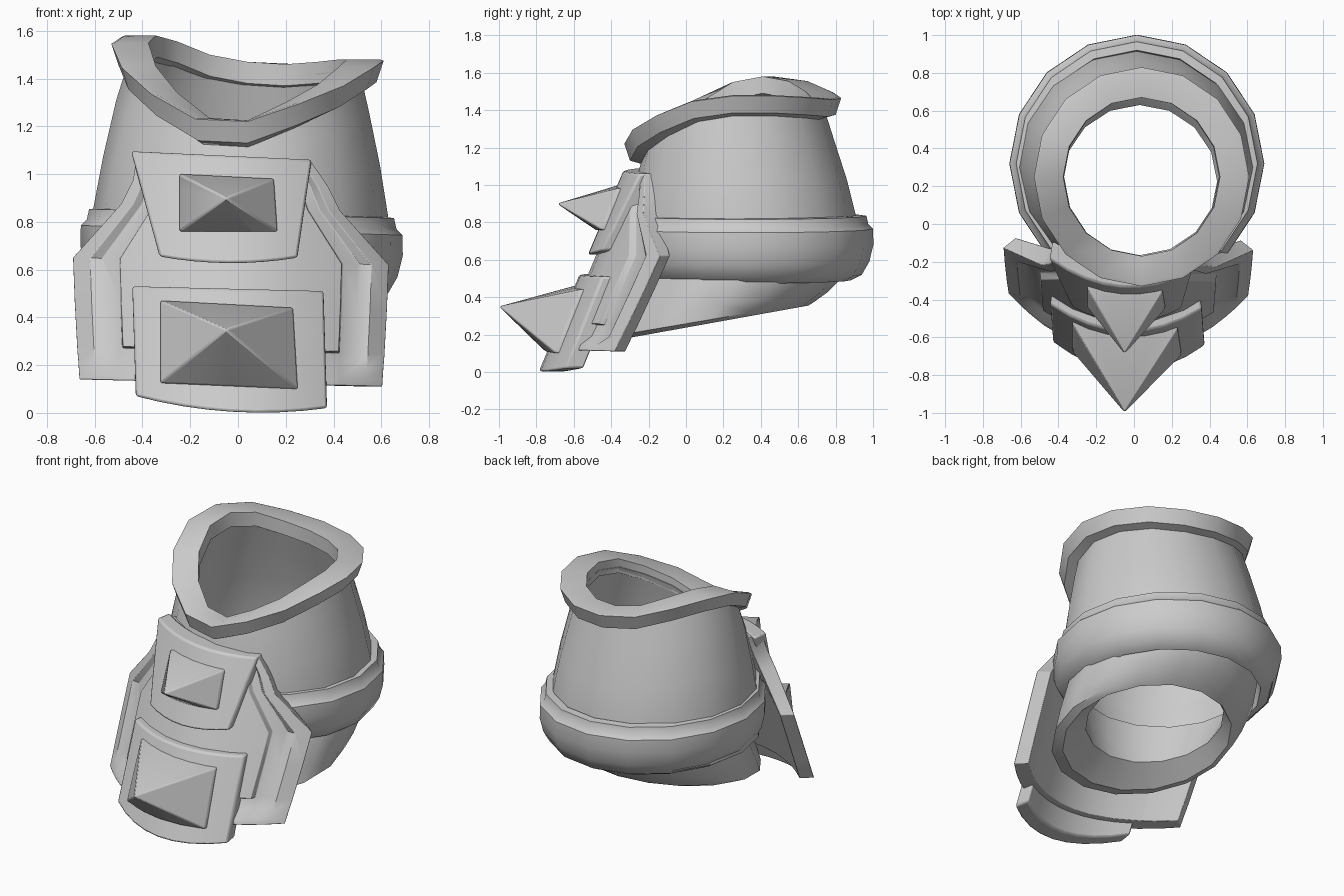
import bpy, bmesh
from math import sin, cos, tau, radians

if "Cube" in bpy.data.objects:
    bpy.data.objects.remove(bpy.data.objects["Cube"])

N = 16


def finish(name, verts, faces, bevel=0.0, angle=35, limit=50):
    me = bpy.data.meshes.new(name)
    me.from_pydata(verts, [], faces)
    bm = bmesh.new()
    bm.from_mesh(me)
    bmesh.ops.recalc_face_normals(bm, faces=bm.faces)
    bm.to_mesh(me)
    bm.free()
    ob = bpy.data.objects.new(name, me)
    bpy.context.collection.objects.link(ob)
    if bevel:
        m = ob.modifiers.new("soft_edges", 'BEVEL')
        m.width, m.segments, m.limit_method = bevel, 2, 'ANGLE'
        m.angle_limit = radians(limit)
    bpy.ops.object.select_all(action='DESELECT')
    ob.select_set(True)
    bpy.context.view_layer.objects.active = ob
    bpy.ops.object.shade_smooth_by_angle(angle=radians(angle))
    return ob


def ring(cx, cy, rx, ry, zf):
    """One loop; zf gives height from (angle index, x, y)."""
    pts = []
    for i in range(N):
        a = tau * i / N
        x, y = cx + rx * cos(a), cy + ry * sin(a)
        pts.append((x, y, zf(i, x, y)))
    return pts


def loft(name, rings, bevel=0.0):
    """Skin loops into a closed tube wall (last loop joins the first)."""
    R = len(rings)
    faces = [(r * N + i, r * N + (i + 1) % N,
              (r + 1) % R * N + (i + 1) % N, (r + 1) % R * N + i)
             for r in range(R) for i in range(N)]
    return finish(name, [p for r in rings for p in r], faces, bevel)


# Wavy collar height, from right side counter-clockwise
collar_z = [1.48, 1.48, 1.47, 1.46, 1.47, 1.50, 1.555, 1.58,
            1.55, 1.45, 1.34, 1.235, 1.225, 1.30, 1.375, 1.45]

# Collar: wide flat-topped ring
loft("collar", [ring(.04, .25, rx, ry, lambda i, x, y, d=d: collar_z[i] + d)
                for rx, ry, d in [(.47, .48, -.115), (.54, .55, -.095), (.57, .58, -.005),
                                  (.555, .565, 0), (.415, .42, 0), (.41, .42, -.09)]])


# Sleeve body: outer wall upward, inner wall back down
def body_ring(t, cx, cy, rx, ry):
    return ring(cx, cy, rx, ry, lambda i, x, y: .55 + t * (collar_z[i] - .05 - .55))


outer = [(0, .01, .31, .63, .63), (.3, .01, .30, .62, .615), (.55, .015, .285, .58, .575),
         (.8, .02, .265, .53, .525), (1, .03, .255, .48, .48)]
inner = [(t, cx, cy, rx - .06, ry - .06) for t, cx, cy, rx, ry in reversed(outer)]
loft("sleeve", [body_ring(*s) for s in outer + inner])

# Belt band around the sleeve
belt = [(.60, .84), (.645, .835), (.655, .79), (.68, .765), (.682, .68), (.66, .59),
        (.62, .52), (.56, .49), (.55, .6)]
loft("belt_band", [ring(.015, .32, r * .99, r, lambda i, x, y, z=z: z - .03 * x)
                   for r, z in belt])

# Lower skirt with a tilted, thick bottom rim
skirt = [(.30, .56, .56, .55, 0), (.28, .57, .56, .50, .02), (.19, .56, .57, .36, .12),
         (.13, .545, .555, .28, .17), (.155, .50, .50, .265, .18), (.225, .41, .405, .35, .16),
         (.26, .46, .46, .48, .05), (.30, .50, .50, .56, 0)]
loft("lower_skirt", [ring(.03, cy, rx, ry, lambda i, x, y, z=z, s=s, c=cy: z + s * (y - c))
                     for cy, rx, ry, z, s in skirt])

XC = -.03


def surf(x, z, off=0.0, k=.82):
    """Leaning, curved front surface shared by the shield, pads and spikes."""
    return (x, -.33 - .42 * (1.09 - z) + k * (x - XC) ** 2 + off, z)


def slab(name, grid, back, bevel, taper=1.0):
    """Closed plate from rows of (x, z, front offset); the back narrows by taper."""
    ny, nx = len(grid), len(grid[0])
    verts = [surf(x, z, d) for row in grid for x, z, d in row]
    verts += [surf(XC + (x - XC) * taper, z, back) for row in grid for x, z, d in row]
    M = ny * nx
    faces = []
    for j in range(ny - 1):
        for i in range(nx - 1):
            q = (j * nx + i, j * nx + i + 1, (j + 1) * nx + i + 1, (j + 1) * nx + i)
            faces += [q, tuple(v + M for v in reversed(q))]
    border = ([i for i in range(nx)] + [j * nx + nx - 1 for j in range(1, ny)]
              + [(ny - 1) * nx + i for i in range(nx - 2, -1, -1)]
              + [j * nx for j in range(ny - 2, 0, -1)])
    for a, b in zip(border, border[1:] + border[:1]):
        faces.append((a, b, b + M, a + M))
    return finish(name, verts, faces, bevel)


# Shield plate: raised rim, sloped groove, raised centre panel
half = [1, .89, .81, .705, .70, .45, .2]
cols = [-u for u in half] + [0] + half[::-1]
level = [.03, .03, .075, .08, .045, .045, .045, .045]
rows = [(.125, .635), (.155, .637), (.20, .64), (.262, .645), (.267, .645), (.45, .655),
        (.635, .662), (.86, .46), (.96, .41), (1.07, .365)]
grid = []
for j, (z, w) in enumerate(rows):
    line = []
    for i, u in enumerate(cols):
        rim = min(i, len(cols) - 1 - i, j)
        x = XC + u * w - .03 * (z > 1)
        line.append((x, z - .015 * u, level[rim]))
    grid.append(line)
slab("shield_plate", grid, .15, .012, taper=.9)


# Front pads, each with a pyramid spike
def bilerp(c, u, v):
    (ax, az), (bx, bz), (cx, cz), (dx, dz) = c      # TL, TR, BR, BL
    return ((1 - v) * ((1 - u) * ax + u * bx) + v * ((1 - u) * dx + u * cx),
            (1 - v) * ((1 - u) * az + u * bz) + v * ((1 - u) * dz + u * cz))


def pad(name, corners, sag):
    grid = []
    for j in range(4):
        line = []
        for i in range(9):
            u, v = i / 8, j / 3
            x, z = bilerp(corners, u, v)
            line.append((x, z - sag * v * 4 * u * (1 - u), 0))
        grid.append(line)
    slab(name, grid, .11, .012, taper=.96)


def spike(name, corners, apex):
    base = []
    for a, b in zip(corners, corners[1:] + corners[:1]):
        for t in (0, .25, .5, .75):
            base.append((a[0] + (b[0] - a[0]) * t, a[1] + (b[1] - a[1]) * t))
    n = len(base)
    verts = [surf(x, z, .02) for x, z in base] + [surf(x, z, -.015) for x, z in base] + [apex]
    faces = [tuple(range(n))]
    for i in range(n):
        k = (i + 1) % n
        faces += [(i, k, k + n, i + n), (i + n, k + n, 2 * n)]
    finish(name, verts, faces, bevel=.008, limit=35)


pad("upper_pad", [(-.45, 1.095), (.31, 1.06), (.25, .65), (-.33, .655)], .025)
pad("lower_pad", [(-.445, .53), (.36, .51), (.375, .02), (-.43, .07)], .04)
spike("upper_spike", [(-.245, 1.0), (.15, .98), (.165, .76), (-.245, .76)], (-.05, -.69, .90))
spike("lower_spike", [(-.325, .47), (.23, .44), (.25, .10), (-.325, .125)], (-.05, -1.0, .35))
